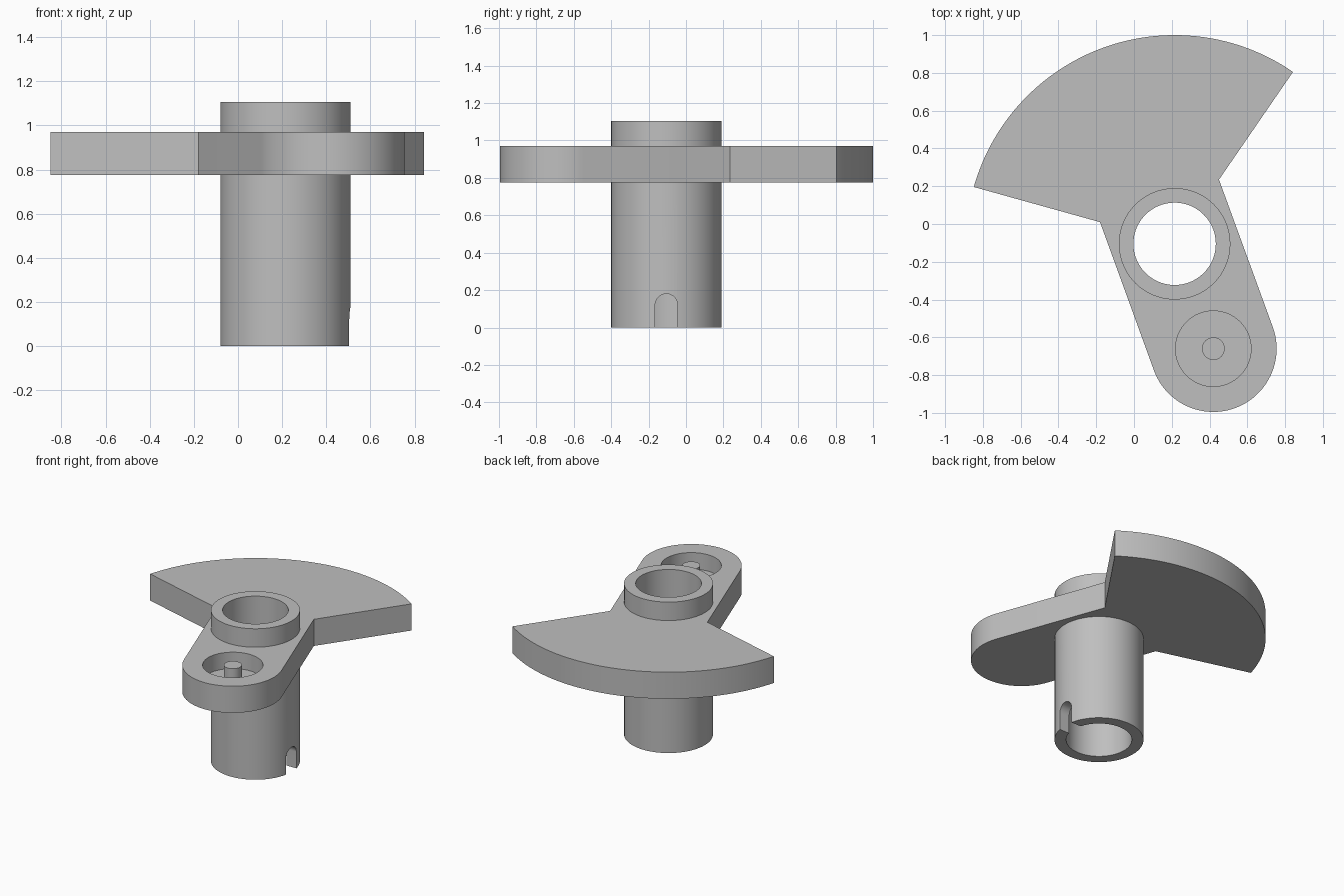
import bpy
import bmesh
from math import cos, sin, pi, atan2, radians
from mathutils import Matrix, Vector

if "Cube" in bpy.data.objects:
    bpy.data.objects.remove(bpy.data.objects["Cube"], do_unlink=True)

grey = bpy.data.materials.new("plain_grey")
grey.use_nodes = True
grey.diffuse_color = (0.52, 0.52, 0.52, 1)
grey.node_tree.nodes["Principled BSDF"].inputs["Base Color"].default_value = grey.diffuse_color

HUB = Vector((0.215, -0.105))
PIN = Vector((0.42, -0.66))
BOTTOM, TOP = 0.775, 0.97
HUB_R, BORE_R, HEIGHT = 0.295, 0.218, 1.105


def arc(centre, radius, start, end, steps):
    return [(centre[0] + radius * cos(start + (end - start) * i / steps),
             centre[1] + radius * sin(start + (end - start) * i / steps))
            for i in range(steps + 1)]


def circle(centre, radius, steps=96):
    return arc(centre, radius, 0, 2 * pi, steps)[:-1]


def prism(name, profile, low, high, matrix=Matrix()):
    """Extrude a closed outline between two heights."""
    bm = bmesh.new()
    face = bm.faces.new([bm.verts.new((x, y, low)) for x, y in profile])
    result = bmesh.ops.extrude_face_region(bm, geom=[face])
    tops = [v for v in result["geom"] if isinstance(v, bmesh.types.BMVert)]
    bmesh.ops.translate(bm, verts=tops, vec=(0, 0, high - low))
    bm.transform(matrix)
    bmesh.ops.recalc_face_normals(bm, faces=bm.faces)
    mesh = bpy.data.meshes.new(name)
    bm.to_mesh(mesh)
    bm.free()
    mesh.materials.append(grey)
    obj = bpy.data.objects.new(name, mesh)
    bpy.context.collection.objects.link(obj)
    return obj


def cut(obj, cutters):
    """Subtract the cutters, keep the result and discard the cutters."""
    for cutter in cutters:
        cutter.hide_render = True
        mod = obj.modifiers.new("cut", 'BOOLEAN')
        mod.operation = 'DIFFERENCE'
        mod.solver = 'EXACT'
        mod.object = cutter
    bpy.context.view_layer.update()
    graph = bpy.context.evaluated_depsgraph_get()
    mesh = bpy.data.meshes.new_from_object(obj.evaluated_get(graph))
    obj.modifiers.clear()
    obj.data = mesh
    for cutter in cutters:
        bpy.data.objects.remove(cutter, do_unlink=True)


# Counterweight sector and rounded arm as one flat plate
right_tip, left_tip = Vector((0.845, 0.81)), Vector((-0.845, 0.195))
sector_start = atan2(*(right_tip - HUB).yx)
sector_end = atan2(*(left_tip - HUB).yx)
tilt = radians(20.2)
outline = arc(HUB, 1.105, sector_start, sector_end, 64)
outline += [(-0.18, 0.01)]
outline += arc(PIN, 0.335, tilt - pi, tilt, 48)
outline += [(0.45, 0.235)]
plate = prism("crank_plate", outline, BOTTOM, TOP)
cut(plate, [prism("hub_hole", circle(HUB, 0.28), 0.5, 1.3),
            prism("recess", circle(PIN, 0.2, 64), 0.85, 1.3)])

# Hollow sleeve with an arched slot in its left wall
sleeve = prism("hub_sleeve", circle(HUB, HUB_R), 0, HEIGHT)
arch = [(HUB.y - 0.06, -0.1), (HUB.y + 0.06, -0.1)]
arch += arc((HUB.y, 0.12), 0.06, 0, pi, 24)
along_x = Matrix(((0, 0, 1, 0), (1, 0, 0, 0), (0, 1, 0, 0), (0, 0, 0, 1)))
cut(sleeve, [prism("bore", circle(HUB, BORE_R), -0.2, 1.3),
             prism("slot", arch, HUB.x + 0.1, HUB.x + 0.5, along_x)])

# Small pin standing in the recess
pin = prism("recess_pin", circle(PIN, 0.06, 48), 0.83, TOP)

bpy.ops.object.select_all(action='DESELECT')
for part in (plate, sleeve, pin):
    part.select_set(True)
bpy.context.view_layer.objects.active = plate
bpy.ops.object.shade_smooth_by_angle(angle=radians(30))
